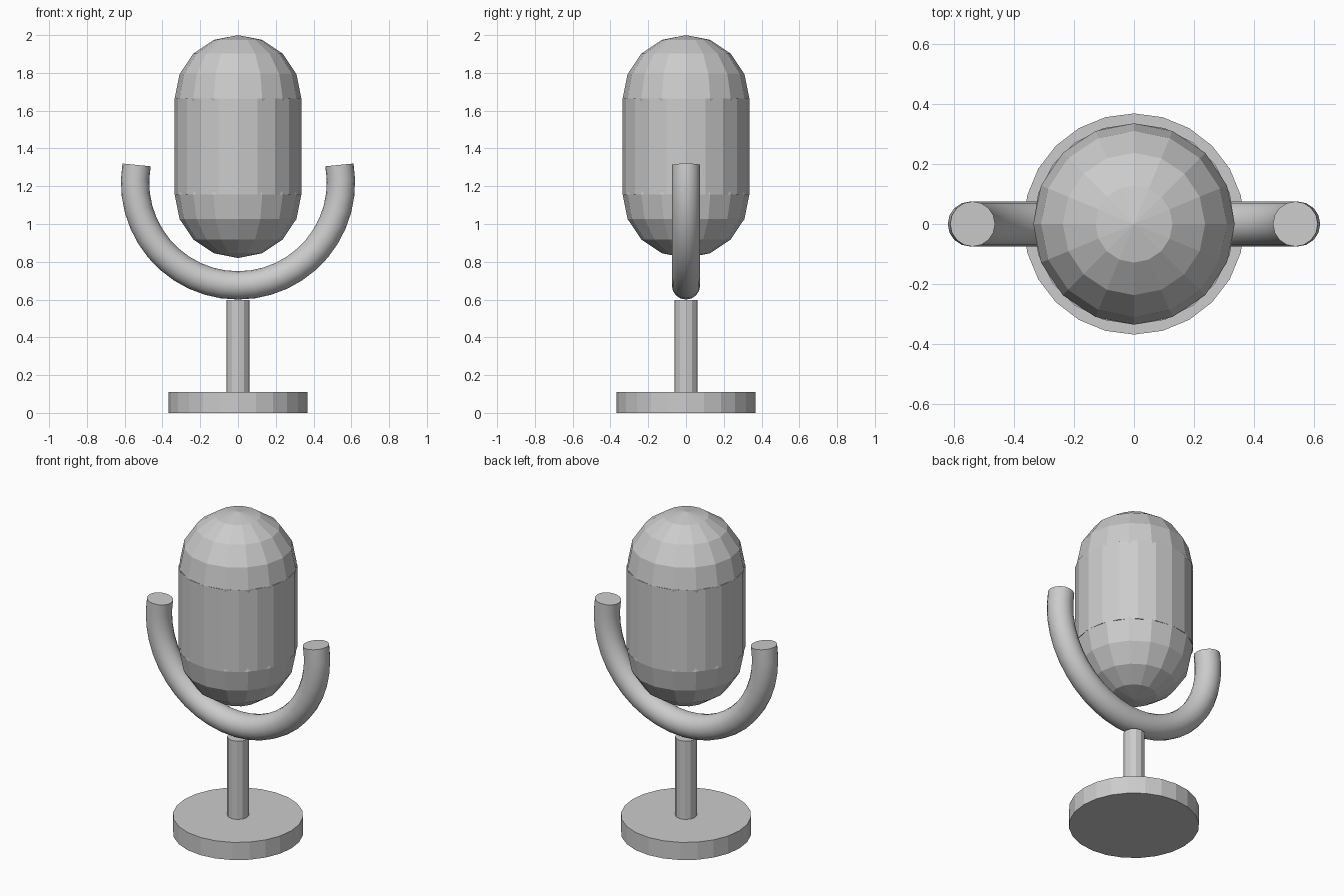
import bpy
import math

if "Cube" in bpy.data.objects:
    bpy.data.objects.remove(bpy.data.objects["Cube"])

RADIUS = 0.335            # microphone capsule
TOP_Z, LOW_Z = 1.665, 1.155


def cylinder(name, radius, z0, z1, sides):
    bpy.ops.mesh.primitive_cylinder_add(
        vertices=sides, radius=radius, depth=z1 - z0, location=(0, 0, (z0 + z1) / 2))
    bpy.context.object.name = name


def ball(name, z):
    bpy.ops.mesh.primitive_uv_sphere_add(
        segments=16, ring_count=8, radius=RADIUS, location=(0, 0, z))
    bpy.context.object.name = name


# Round foot and stem
cylinder("base", 0.368, 0.0, 0.11, 24)
cylinder("stem", 0.061, 0.11, 0.597, 12)

# Capsule: straight body with a faceted ball at each end
cylinder("capsule_body", RADIUS, LOW_Z, TOP_Z, 20)
ball("capsule_top", TOP_Z)
ball("capsule_bottom", LOW_Z)

# U-shaped cradle: tube along an arc slightly longer than a half circle
ARC_R, ARC_Z, EXTRA, STEPS = 0.545, 1.22, 9.8, 24
curve = bpy.data.curves.new("cradle", "CURVE")
curve.dimensions = "3D"
curve.bevel_depth = 0.075
curve.bevel_resolution = 6
curve.use_fill_caps = True
spline = curve.splines.new("POLY")
spline.points.add(STEPS)
for i, point in enumerate(spline.points):
    a = math.radians(180 - EXTRA + (180 + 2 * EXTRA) * i / STEPS)
    point.co = (ARC_R * math.cos(a), 0, ARC_Z + ARC_R * math.sin(a), 1)
cradle = bpy.data.objects.new("cradle", curve)
bpy.context.collection.objects.link(cradle)
